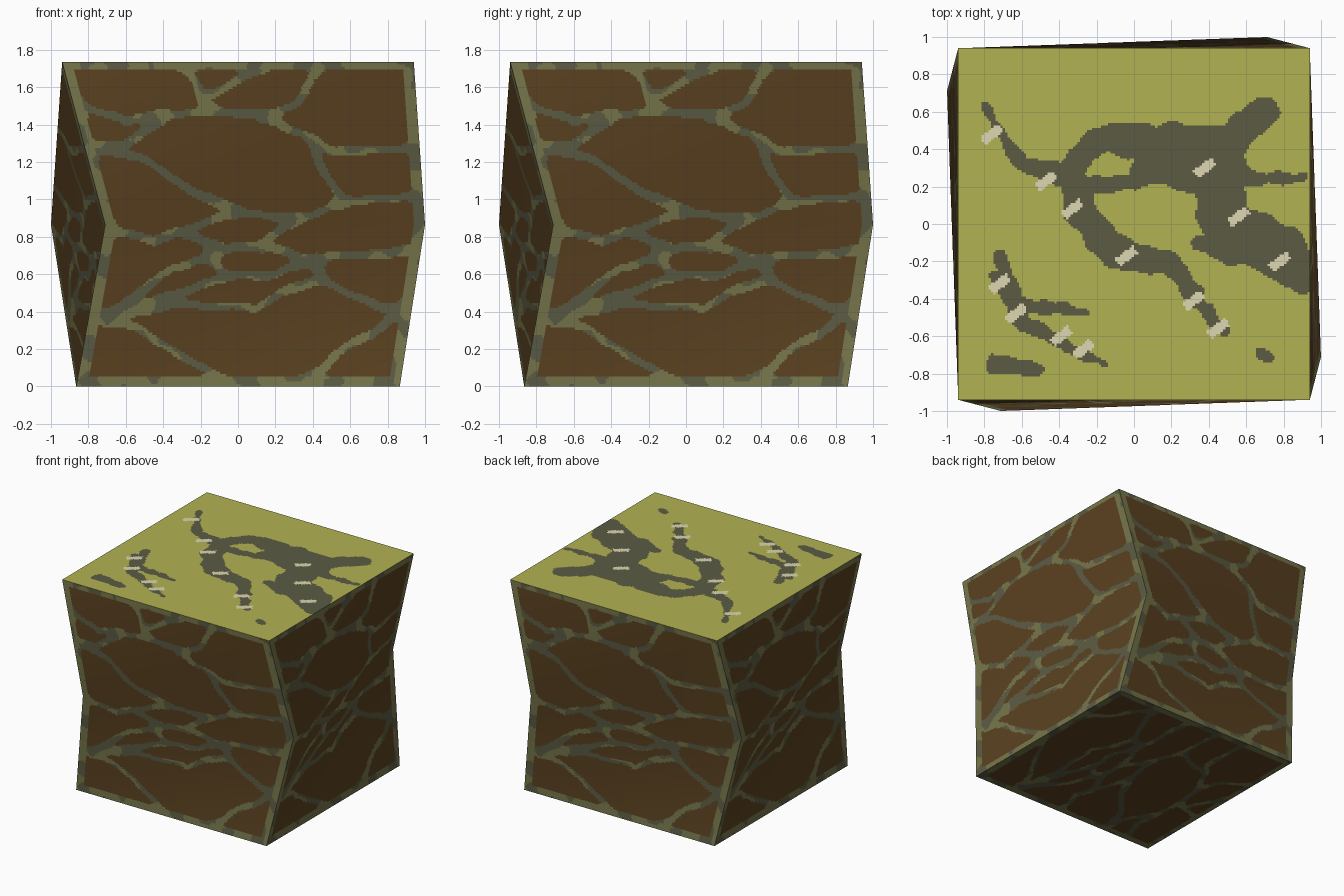
import bpy, math
from mathutils import Vector, noise

if "Cube" in bpy.data.objects:
    bpy.data.objects.remove(bpy.data.objects["Cube"])

H, MID, TOP, BOT = 1.735, 0.865, 0.94, 0.865


def material(name, *rgb):
    m = bpy.data.materials.new(name)
    m.diffuse_color = tuple(((v / 255 + 0.055) / 1.055) ** 2.4 for v in rgb) + (1,)
    m.use_nodes = True
    m.node_tree.nodes["Principled BSDF"].inputs["Base Color"].default_value = m.diffuse_color
    return m


STONE = material("brown_stone", 90, 65, 32)
OLIVE = material("olive_mortar", 117, 117, 75)
GRAY = material("gray_moss", 91, 91, 68)
GRASS = material("yellow_green_top", 178, 178, 82)
CREAM = material("cream_fleck", 220, 215, 177)

# mortar joints between the stones, as paths of (x, z) on the front side
JOINTS = [
    [(-.85, 1.5), (-.6, 1.42), (-.15, 1.48), (.2, 1.42), (.52, 1.25), (.95, 1.28)],
    [(-.28, 1.7), (-.15, 1.48)],
    [(-.17, 1.56), (.12, 1.69)],
    [(.42, 1.68), (.3, 1.5), (.12, 1.44)],
    [(-.42, 1.42), (-.6, 1.3), (-.75, 1.26)],
    [(-.72, 1.27), (-.48, 1.21), (-.25, 1.04), (0, .94), (.3, .89)],
    [(.4, 1.3), (.46, 1.14), (.56, .98)],
    [(.3, .89), (.57, .99), (.95, 1.01)],
    [(-.75, .84), (-.45, .78), (0, .94)],
    [(-.28, .81), (-.1, .74), (.12, .75), (.3, .89)],
    [(.12, .75), (.4, .68), (.9, .73)],
    [(-.12, .74), (-.15, .7), (-.35, .63), (-.7, .37)],
    [(-.15, .7), (-.05, .59), (.2, .59), (.4, .68)],
    [(-.7, .37), (-.05, .59)],
    [(-.7, .37), (-.35, .44), (.1, .43), (.45, .58)],
    [(.4, .68), (.45, .58), (.75, .42), (.92, .42)],
    [(.88, .41), (.36, .04)],
    [(-.7, .36), (-.5, .29), (-.1, .04)],
]

# moss patches on the top, as strokes of (x, y, radius)
MOSS = [
    [(-.8, .63, .02), (-.6, .31, .04), (-.33, .26, .07), (-.27, .03, .08), (-.1, -.15, .09),
     (.2, -.22, .06), (.48, -.58, .03)],
    [(-.33, .3, .07), (-.2, .46, .06), (.15, .42, .12), (.45, .38, .15), (.47, .02, .13),
     (.78, -.15, .15), (.9, -.3, .08)],
    [(.45, .4, .1), (.7, .6, .08)],
    [(.6, .24, .05), (.9, .25, .025)],
    [(-.3, .2, .05), (0, .22, .04), (.1, .33, .1), (.35, .25, .1)],
    [(.36, -.1, .05), (.52, -.19, .03)],
    [(-.72, -.16, .03), (-.64, -.43, .05), (-.27, -.47, .025)],
    [(-.74, -.28, .03), (-.6, -.52, .05), (-.15, -.76, .012)],
    [(-.75, -.74, .05), (-.52, -.78, .035)],
    [(.68, -.69, .03), (.72, -.71, .03)],
]

# middles of the pale slanted flecks on the top
FLECKS = [(-.76, .48), (-.47, .23), (-.33, .08), (-.04, -.17), (.32, -.41), (.45, -.56), (.38, .3),
          (.56, .04), (.78, -.2), (-.72, -.32), (-.63, -.48), (-.39, -.6), (-.27, -.67)]


def stroke_dist(x, y, path):
    """Distance to a path, less its radius where one is given."""
    best = 9.0
    for a, b in zip(path, path[1:]):
        dx, dy = b[0] - a[0], b[1] - a[1]
        t = max(0, min(1, ((x - a[0]) * dx + (y - a[1]) * dy) / (dx * dx + dy * dy)))
        r = a[2] + (b[2] - a[2]) * t if len(a) > 2 else 0
        best = min(best, math.hypot(x - a[0] - dx * t, y - a[1] - dy * t) - r)
    return best


def side_edges(z):
    """Left and right edge of the side wall at a height."""
    t = abs(z - MID) / MID
    end = TOP if z > MID else BOT
    return -.71 + t * (.71 - end), 1 + t * (end - 1)


def stone_rule(x, z):
    """0 stone, 1 olive mortar, 2 gray mortar."""
    left, right = side_edges(z)
    rim = min(x - left - .035, right - x - .035, H - z - .02, z - .03)
    wx = x + .02 * noise.noise(Vector((x * 6, z * 8, 1)))
    wz = z + .02 * noise.noise(Vector((x * 6, z * 8, 5)))
    # summed falloff rounds the stone corners where joints meet
    f = math.exp(-max(rim, 0) / .02) + sum(math.exp(-stroke_dist(wx, wz, p) / .02) for p in JOINTS)
    if f < .35:
        return 0
    n = noise.noise(Vector((x * 7, z * 7, 3)))
    return 2 if n > (.12 if rim < .02 else -.08) else 1


def top_rule(x, y):
    """0 grass, 1 moss, 2 fleck."""
    for a, b in FLECKS:
        along, across = .8 * (x - a) + .6 * (y - b), .8 * (y - b) - .6 * (x - a)
        if abs(along) < .06 and abs(across) < .025:
            return 2
    w = .025 * noise.noise(Vector((x * 12, y * 12, 2)))
    return 1 if min(stroke_dist(x, y, p) for p in MOSS) < w else 0


def bottom_rule(x, y):
    z = (BOT - x) / (2 * BOT) * H
    left, right = side_edges(z)
    return stone_rule(left + (y + BOT) / (2 * BOT) * (right - left), z)


def grid_mesh(name, nu, nv, point, rule, mats):
    """Fine grid over a face, each cell coloured by the rule at its middle."""
    verts = [point(i / nu, j / nv) for j in range(nv + 1) for i in range(nu + 1)]
    w = nu + 1
    faces = [(j * w + i, j * w + i + 1, (j + 1) * w + i + 1, (j + 1) * w + i)
             for j in range(nv) for i in range(nu)]
    me = bpy.data.meshes.new(name)
    me.from_pydata(verts, [], faces)
    for m in mats:
        me.materials.append(m)
    for p in me.polygons:
        p.material_index = rule(p.center)
    return me


def add(name, me, angle=0):
    ob = bpy.data.objects.new(name, me)
    ob.rotation_euler.z = angle
    bpy.context.collection.objects.link(ob)


# side wall: top and bottom edges joined to a twisted middle edge, folded on the diagonals
# corners in order: bottom left, bottom right, middle left, middle right, top left, top right
CAGE = [Vector(c) for c in ((-BOT, -BOT, 0), (BOT, -BOT, 0), (-.71, -1, MID), (1, -.71, MID),
                            (-TOP, -TOP, H), (TOP, -TOP, H))]
TRIS = [(0, 1, 3), (0, 3, 2), (2, 3, 5), (2, 5, 4)]


def blend(q, s, v):
    """Value at (s, v) from the six corner values, linear within each triangle."""
    k, t = (0, 2 * v) if v < .5 else (2, 2 * v - 1)
    bl, br, tl, tr = q[k:k + 4]
    if t >= s:
        return bl + (tl - bl) * t + (tr - tl) * s
    return bl + (br - bl) * s + (tr - br) * t


side = grid_mesh("side_wall", 144, 132, lambda s, v: blend(CAGE, s, v),
                 lambda c: stone_rule(c.x, c.z), [STONE, OLIVE, GRAY])

# smooth shading over the folds of the wall
corner_normals = [Vector() for _ in CAGE]
for tri in TRIS:
    a, b, c = (CAGE[i] for i in tri)
    n = (b - a).cross(c - a)
    for i in tri:
        corner_normals[i] += n
for n in corner_normals:
    n.normalize()
side.polygons.foreach_set("use_smooth", [True] * len(side.polygons))
side.normals_split_custom_set_from_vertices(
    [blend(corner_normals, i / 144, j / 132).normalized() for j in range(133) for i in range(145)])
for k, nm in enumerate(["front_wall", "right_wall", "back_wall", "left_wall"]):
    add(nm, side, k * math.pi / 2)

# grassy top and stone underside
add("top_face", grid_mesh("top_face", 150, 150, lambda u, v: (TOP * (2 * u - 1), TOP * (2 * v - 1), H),
                          lambda c: top_rule(c.x, c.y), [GRASS, GRAY, CREAM]))
add("bottom_face", grid_mesh("bottom_face", 120, 120, lambda u, v: (BOT * (2 * u - 1), BOT * (1 - 2 * v), 0),
                             lambda c: bottom_rule(c.x, c.y), [STONE, OLIVE, GRAY]))
